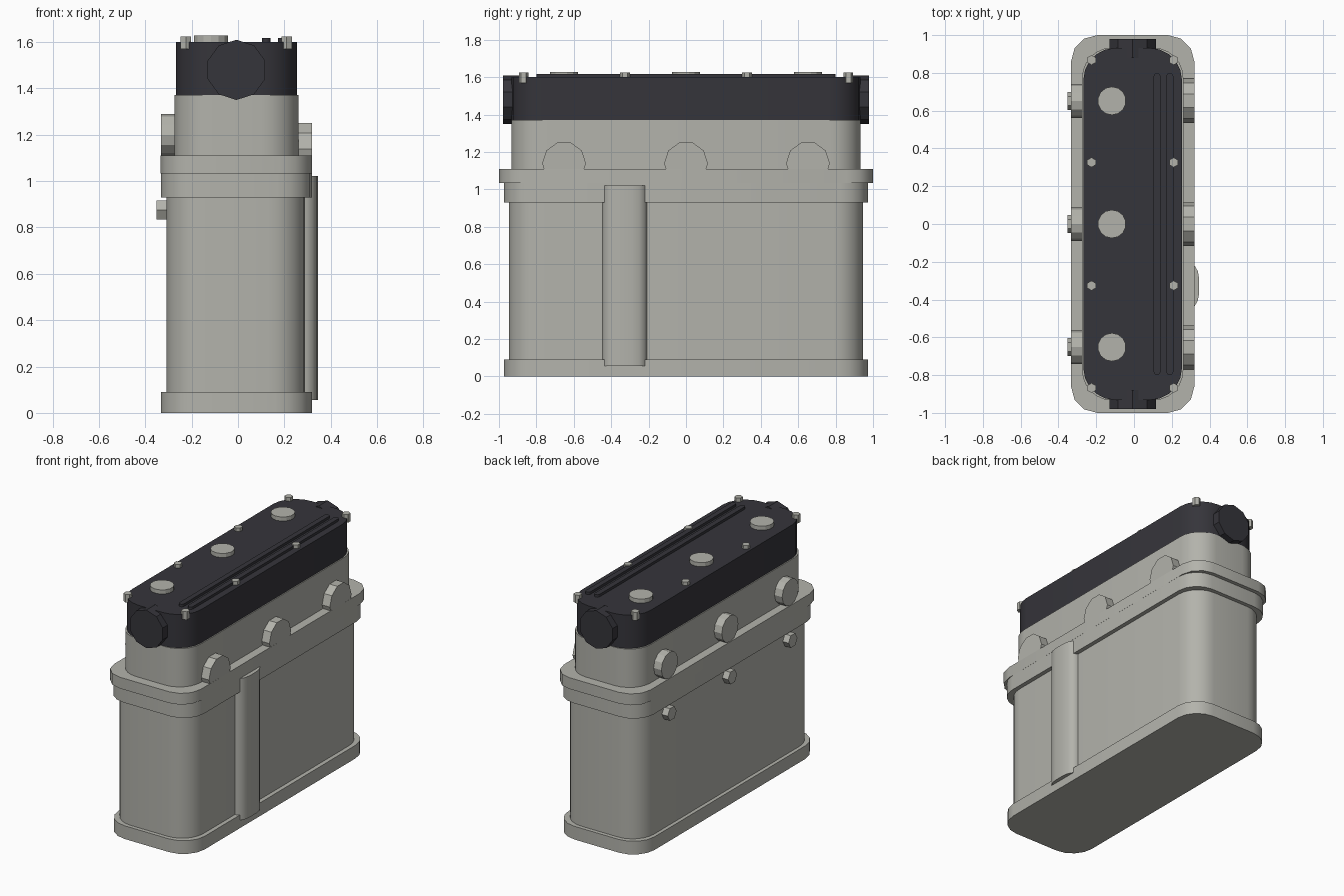
import bpy, bmesh, math
from mathutils import Matrix, Vector

if "Cube" in bpy.data.objects:
    bpy.data.objects.remove(bpy.data.objects["Cube"])


def material(name, rgb):
    m = bpy.data.materials.new(name)
    m.diffuse_color = (*rgb, 1)
    m.use_nodes = True
    m.node_tree.nodes["Principled BSDF"].inputs["Base Color"].default_value = m.diffuse_color
    return m


GREY = material("cast grey", (0.45, 0.45, 0.41))
DARK = material("dark charcoal", (0.036, 0.035, 0.043))
CX = -0.007


def finish(name, bm, mat, smooth=0):
    bmesh.ops.recalc_face_normals(bm, faces=bm.faces)
    me = bpy.data.meshes.new(name)
    bm.to_mesh(me)
    bm.free()
    me.materials.append(mat)
    ob = bpy.data.objects.new(name, me)
    bpy.context.collection.objects.link(ob)
    if smooth:
        bpy.ops.object.select_all(action='DESELECT')
        ob.select_set(True)
        bpy.context.view_layer.objects.active = ob
        bpy.ops.object.shade_smooth_by_angle(angle=math.radians(smooth))
    return ob


def prism(name, pts, z0, z1, mat, smooth=40):
    bm = bmesh.new()
    lo = [bm.verts.new((x, y, z0)) for x, y in pts]
    hi = [bm.verts.new((x, y, z1)) for x, y in pts]
    bm.faces.new(lo[::-1])
    bm.faces.new(hi)
    for i in range(len(pts)):
        j = (i + 1) % len(pts)
        bm.faces.new((lo[i], lo[j], hi[j], hi[i]))
    return finish(name, bm, mat, smooth)


def rounded(cx, hx, hy, r, seg=4):
    pts = []
    for k, (sx, sy) in enumerate(((1, 1), (-1, 1), (-1, -1), (1, -1))):
        for i in range(seg + 1):
            a = (k + i / seg) * math.pi / 2
            pts.append((cx + sx * (hx - r) + r * math.cos(a), sy * (hy - r) + r * math.sin(a)))
    return pts


def disc(name, start, end, r, sides, mat, turn=0, bevel=0):
    """Cylinder from start to end; turn rotates the polygon about its axis."""
    a, b = Vector(start), Vector(end)
    rot = (b - a).to_track_quat('Z', 'Y').to_matrix().to_4x4()
    bm = bmesh.new()
    bmesh.ops.create_cone(bm, cap_ends=True, segments=sides, radius1=r, radius2=r - bevel,
                          depth=(b - a).length,
                          matrix=Matrix.Translation((a + b) / 2) @ rot @ Matrix.Rotation(turn, 4, 'Z'))
    return finish(name, bm, mat)


# Stacked casing: name, half width, half length, corner radius, bottom, top
prism("base_flange", rounded(CX, 0.326, 0.974, 0.16), 0, 0.09, GREY)
prism("lower_body", rounded(CX - 0.002, 0.299, 0.947, 0.16, 6), 0.08, 0.94, GREY)
prism("lower_joint_flange", rounded(CX, 0.326, 0.974, 0.15), 0.93, 1.035, GREY)
prism("upper_joint_flange", rounded(CX, 0.3265, 1.0, 0.14, 3), 1.033, 1.11, GREY)
prism("upper_body", rounded(CX, 0.268, 0.934, 0.16, 6), 1.1, 1.372, GREY)
prism("top_cover", rounded(CX, 0.261, 0.932, 0.17, 5), 1.37, 1.6, DARK)

# Round end caps on the cover
for name, s in (("front_end_cap", -1), ("back_end_cap", 1)):
    disc(name, (CX, s * 0.88, 1.48), (CX, s * 0.979, 1.48), 0.13, 10, DARK)

# Raised vertical channel on the right side
prism("side_channel", [(0.28, -0.448), (0.298, -0.446), (0.322, -0.433), (0.338, -0.405),
                       (0.345, -0.365), (0.345, -0.29), (0.338, -0.25), (0.322, -0.222),
                       (0.298, -0.21), (0.28, -0.208)], 0.055, 1.022, GREY)

# Side bosses, side bolts and filler caps, three along the length
for i, y in enumerate((-0.652, 0, 0.652)):
    disc(f"right_boss_{i}", (0.22, y, 1.139), (0.319, y, 1.139), 0.117, 10, GREY, math.pi / 2)
    disc(f"left_boss_{i}", (-0.24, y, 1.2), (-0.333, y, 1.2), 0.09, 12, GREY)
    disc(f"left_bolt_{i}", (-0.29, y, 0.875), (-0.352, y, 0.875), 0.048, 6, GREY, math.pi / 2)
    disc(f"filler_cap_{i}", (-0.117, y, 1.58), (-0.117, y, 1.628), 0.075, 14, GREY)

# Long ribs on the cover
for i, x in enumerate((0.122, 0.19)):
    prism(f"cover_rib_{i}", rounded(x, 0.018, 0.8, 0.0175, 3), 1.59, 1.617, DARK)

# Cover bolts along both edges
for i, x in enumerate((-0.225, 0.21)):
    for j, y in enumerate((-0.868, -0.326, 0.326, 0.868)):
        disc(f"cover_bolt_{i}_{j}", (x, y, 1.57), (x, y, 1.625), 0.026, 6, GREY)
